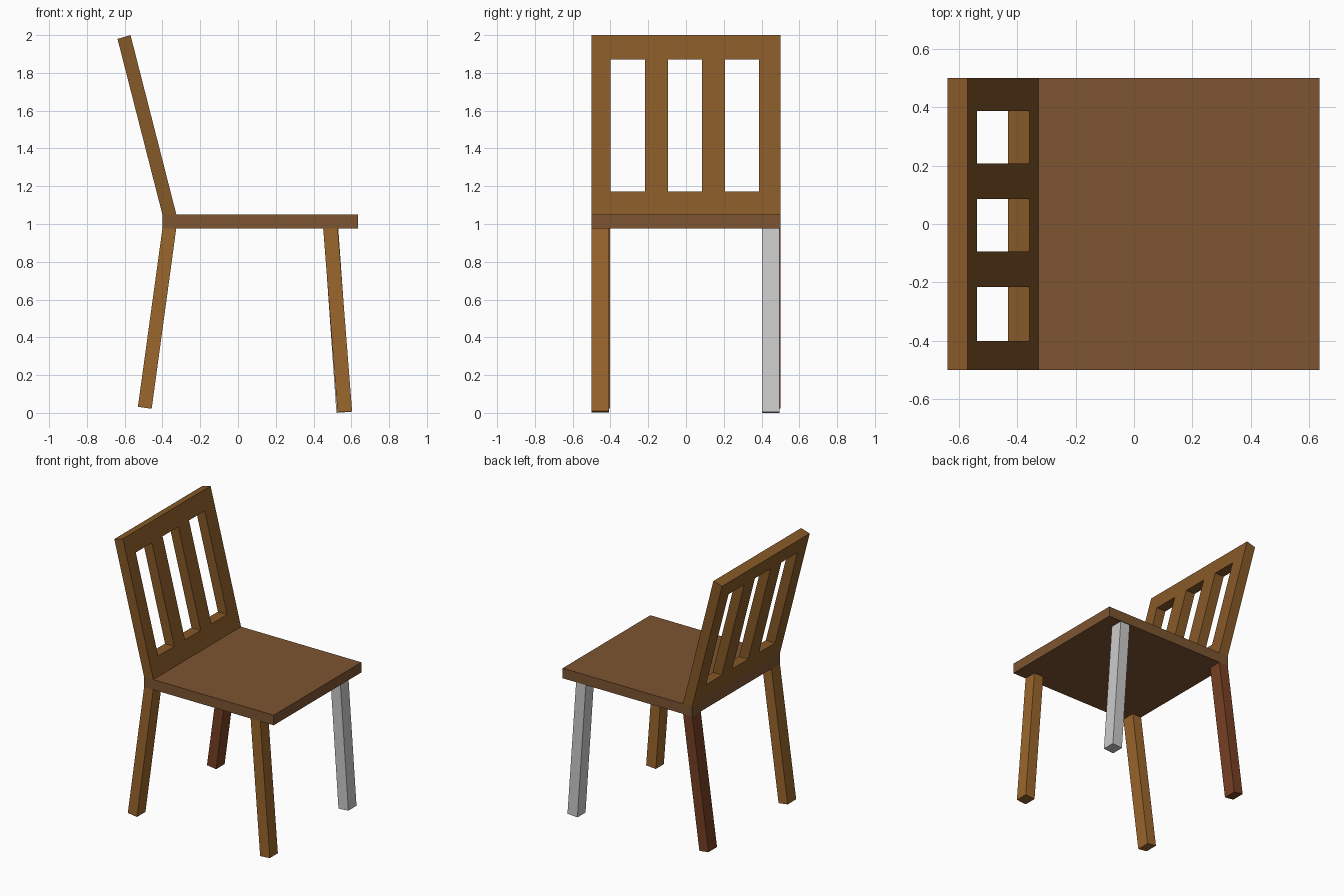
import bpy, bmesh

if "Cube" in bpy.data.objects:
    bpy.data.objects.remove(bpy.data.objects["Cube"])


def material(name, rgb):
    m = bpy.data.materials.new(name)
    m.diffuse_color = (*rgb, 1.0)
    m.use_nodes = True
    m.node_tree.nodes["Principled BSDF"].inputs["Base Color"].default_value = m.diffuse_color
    return m


def prism(name, profile, y0, y1, mat=None):
    """Extrude an x-z side profile from y0 to y1."""
    bm = bmesh.new()
    face = bm.faces.new([bm.verts.new((x, y0, z)) for x, z in profile])
    ext = bmesh.ops.extrude_face_region(bm, geom=[face])
    moved = [v for v in ext["geom"] if isinstance(v, bmesh.types.BMVert)]
    bmesh.ops.translate(bm, verts=moved, vec=(0, y1 - y0, 0))
    bmesh.ops.recalc_face_normals(bm, faces=bm.faces[:])
    me = bpy.data.meshes.new(name)
    bm.to_mesh(me)
    bm.free()
    ob = bpy.data.objects.new(name, me)
    bpy.context.collection.objects.link(ob)
    if mat:
        me.materials.append(mat)
    return ob


seat_wood = material("seat_wood", (0.205, 0.09, 0.032))
back_wood = material("back_wood", (0.24, 0.10, 0.021))
leg_wood = material("leg_wood", (0.33, 0.135, 0.026))
red_wood = material("red_wood", (0.188, 0.053, 0.017))

# Seat slab
prism("seat", [(-0.4, 0.976), (0.635, 0.976), (0.635, 1.049), (-0.4, 1.049)],
      -0.5, 0.5, seat_wood)

# Leaning backrest with three openings cut straight through
back = prism("backrest", [(-0.4, 1.049), (-0.326, 1.049), (-0.569, 2.0), (-0.638, 1.98)],
             -0.5, 0.5, back_wood)
for i, (y0, y1) in enumerate([(-0.4, -0.216), (-0.094, 0.086), (0.207, 0.387)]):
    cutter = prism(f"opening_cutter_{i}",
                   [(-0.9, 1.172), (0, 1.172), (0, 1.872), (-0.9, 1.872)], y0, y1, seat_wood)
    cutter.hide_render = True
    cutter.hide_set(True)
    cut = back.modifiers.new(f"opening_{i}", 'BOOLEAN')
    cut.operation = 'DIFFERENCE'
    cut.solver = 'EXACT'
    cut.object = cutter

# Apply the cuts, then drop the cutters
bpy.context.view_layer.objects.active = back
for mod in list(back.modifiers):
    helper = mod.object
    bpy.ops.object.modifier_apply(modifier=mod.name)
    bpy.data.objects.remove(helper)

# Splayed legs
rear = [(-0.4, 0.976), (-0.53, 0.032), (-0.457, 0.022), (-0.327, 0.976)]
front = [(0.451, 0.976), (0.527, 0.003), (0.604, 0.009), (0.528, 0.976)]
front_grey = [(0.453, 0.976), (0.521, 0.0), (0.6, 0.006), (0.531, 0.976)]
prism("rear_leg_near", rear, -0.5, -0.403, leg_wood)
prism("rear_leg_far", rear, 0.403, 0.5, red_wood)
prism("front_leg_near", front, -0.5, -0.408, leg_wood)
prism("front_leg_far", front_grey, 0.402, 0.495)
